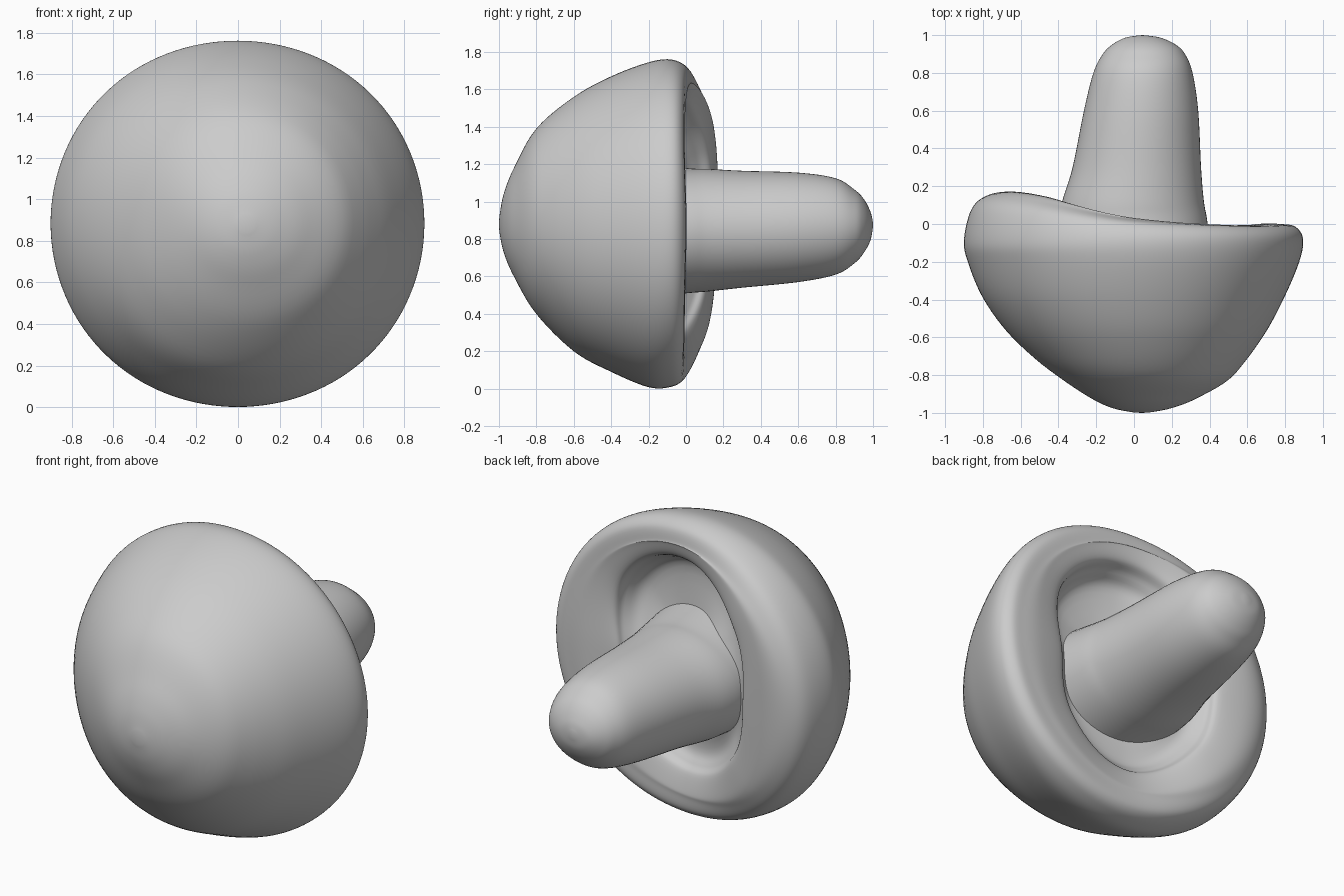
import bpy, bmesh, math

if "Cube" in bpy.data.objects:
    bpy.data.objects.remove(bpy.data.objects["Cube"])

CZ = 0.88          # height of the mushroom axis (it lies along y)
SEG = 128


def catmull(p0, p1, p2, p3, t):
    return 0.5 * (2 * p1 + (p2 - p0) * t + (2 * p0 - 5 * p1 + 4 * p2 - p3) * t * t
                  + (3 * p1 - p0 - 3 * p2 + p3) * t ** 3)


def around(table, a):
    """Smooth periodic value at angle a from evenly spaced directions."""
    n = len(table)
    u = (a / math.tau) * n
    i = int(math.floor(u))
    return catmull(*[table[(i + k) % n] for k in (-1, 0, 1, 2)], u - i)


def along(points, steps):
    """Smooth open curve through points."""
    p = [points[0]] + points + [points[-1]]
    out = []
    for i in range(1, len(p) - 2):
        for s in range(steps):
            out.append(tuple(catmull(p[i-1][c], p[i][c], p[i+1][c], p[i+2][c], s / steps)
                             for c in range(len(p[i]))))
    out.append(points[-1])
    return out


def loft(name, rings, first=None, last=None):
    """Skin closed rings, closing the ends with a centre point."""
    bm = bmesh.new()
    rows = [[bm.verts.new(c) for c in r] for r in rings]
    for a, b in zip(rows, rows[1:]):
        for j in range(len(a)):
            k = (j + 1) % len(a)
            bm.faces.new((a[j], a[k], b[k], b[j]))
    for co, row in ((first, rows[0]), (last, rows[-1])):
        if co:
            v = bm.verts.new(co)
            for j in range(len(row)):
                bm.faces.new((row[j], row[(j + 1) % len(row)], v))
    bmesh.ops.recalc_face_normals(bm, faces=bm.faces[:])
    me = bpy.data.meshes.new(name)
    bm.to_mesh(me)
    bm.free()
    ob = bpy.data.objects.new(name, me)
    bpy.context.collection.objects.link(ob)
    for f in me.polygons:
        f.use_smooth = True
    return ob


# Cap dome: radius toward +x, +z, -x, -z at each depth (axis drifts to +x at the tip)
DOME = [(-0.998, (.04, .04, .04, .04)), (-0.975, (.16, .16, .15, .15)),
        (-0.92, (.31, .30, .26, .28)), (-0.80, (.52, .51, .42, .48)),
        (-0.60, (.68, .68, .645, .68)), (-0.40, (.79, .79, .795, .79)),
        (-0.20, (.875, .865, .88, .872)), (-0.08, (.895, .88, .90, .87))]
# Rolled rim: eight directions counter-clockwise from +x
LIFT = (.0, -.01, .03, .15, .17, .13, .0, -.01)
LIP = (.46, .60, .64, .54, .45, .51, .58, .53)
FLOOR = (-.11, -.18, -.15, -.01, .04, .0, -.10, -.13)

columns = []
for j in range(SEG):
    a = math.tau * j / SEG
    full = 1 + 0.006 * math.sin(2 * a) ** 2
    prof = [(around(r, a) * full, y) for y, r in DOME]
    R = prof[-1][0]
    lift, lip, floor = (around(t, a) for t in (LIFT, LIP, FLOOR))
    prof += [(R - .04, lift * .55 - .015), (R - .12, lift * .88),
             (lip + .45 * (R - lip), lift), (lip + .03, lift - .03),
             (lip - .01, (lift + floor) / 2 - .02), (lip - .10, floor - .01),
             (.22, floor + .02)]
    columns.append([(r * math.cos(a) + .04 * min(1, max(0, (-.75 - y) / .24)), y,
                     CZ + r * math.sin(a)) for r, y in along(prof, 6)])
rings = [list(r) for r in zip(*columns)]
loft("mushroom_cap", rings, first=(.04, -1.0, CZ), last=(0, -.06, CZ))

# Stem: y, left, right, bottom, top
STEM = [(-.28, -.42, .42, .48, 1.22), (0, -.40, .39, .51, 1.18), (.12, -.38, .37, .52, 1.175),
        (.3, -.325, .355, .54, 1.165), (.6, -.265, .34, .57, 1.155), (.8, -.215, .31, .61, 1.125),
        (.9, -.165, .27, .67, 1.065), (.95, -.115, .22, .725, 1.015),
        (.985, -.05, .145, .79, .95), (.998, .02, .07, .85, .90)]
stem_rings = []
for y, l, r, b, t in along(STEM, 6):
    stem_rings.append([((l + r) / 2 + (r - l) / 2 * math.cos(math.tau * j / 64), y,
                        (b + t) / 2 + (t - b) / 2 * math.sin(math.tau * j / 64))
                       for j in range(64)])
loft("mushroom_stem", stem_rings, first=(0, -.28, .85), last=(.045, 1.0, .875))
